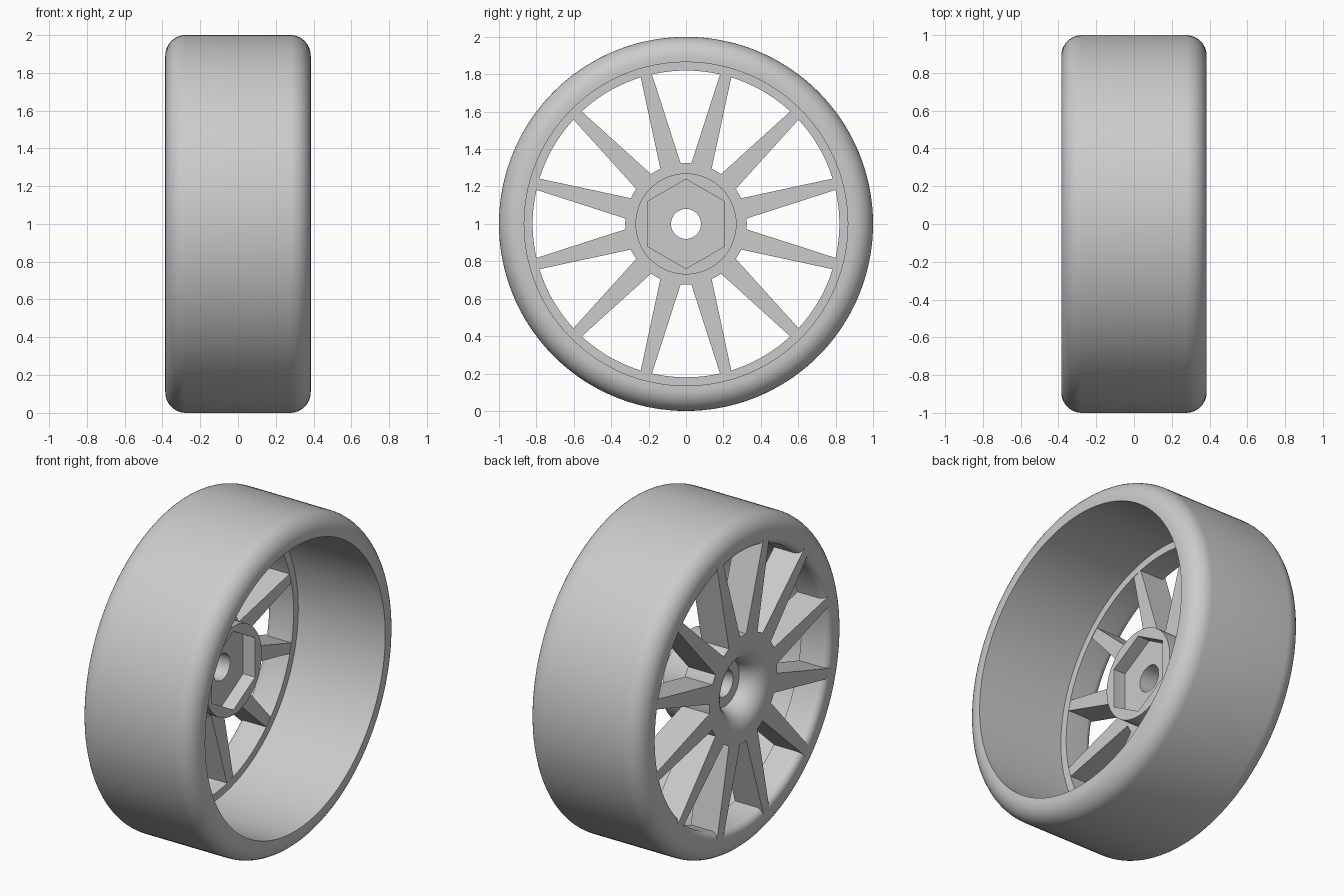
import bpy
import bmesh
from math import sin, cos, pi, radians

if "Cube" in bpy.data.objects:
    bpy.data.objects.remove(bpy.data.objects["Cube"], do_unlink=True)

grey = bpy.data.materials.new("light_grey")
grey.use_nodes = True
grey.diffuse_color = (0.6, 0.6, 0.6, 1)
grey.node_tree.nodes["Principled BSDF"].inputs["Base Color"].default_value = (0.6, 0.6, 0.6, 1)

HALF = 0.385       # half width of the wheel
BACK = -0.2        # inner plane of the spokes
BORE = 0.865       # inside radius of the barrel
LIP = 0.82         # inside radius of the spoke ring
SEGMENTS = 144


def finish(name, bm):
    """Turn a bmesh into a shaded object raised to the axle height."""
    bmesh.ops.recalc_face_normals(bm, faces=bm.faces)
    mesh = bpy.data.meshes.new(name)
    bm.to_mesh(mesh)
    bm.free()
    mesh.materials.append(grey)
    obj = bpy.data.objects.new(name, mesh)
    bpy.context.collection.objects.link(obj)
    obj.location.z = 1
    bpy.ops.object.select_all(action="DESELECT")
    obj.select_set(True)
    bpy.context.view_layer.objects.active = obj
    bpy.ops.object.shade_smooth_by_angle(angle=radians(30))
    return obj


def arc(x, r, radius, start, end, steps=10):
    """Rounded corner as (x, r) points; angles in degrees."""
    angles = [radians(start + (end - start) * i / steps) for i in range(steps + 1)]
    return [(x + radius * cos(a), r + radius * sin(a)) for a in angles]


def lathe(name, profile):
    """Spin a closed (x, r) profile about the x axis; a third entry marks a hexagon."""
    bm = bmesh.new()
    rings = []
    for x, r, *hexagon in profile:
        ring = []
        for i in range(SEGMENTS):
            a = 2 * pi * i / SEGMENTS
            sector = (i % (SEGMENTS // 6)) * 2 * pi / SEGMENTS - pi / 6
            rad = r / cos(sector) if hexagon else r
            ring.append(bm.verts.new((x, rad * sin(a), rad * cos(a))))
        rings.append(ring)
    for k, ring in enumerate(rings):
        following = rings[(k + 1) % len(rings)]
        for i in range(SEGMENTS):
            j = (i + 1) % SEGMENTS
            bm.faces.new((ring[i], ring[j], following[j], following[i]))
    return finish(name, bm)


# Tyre and barrel: rounded shoulders, deep bore, narrower spoke ring
shoulder = 0.11
fillet = BORE - LIP
lathe("tyre_and_rim",
      arc(HALF - shoulder, 1 - shoulder, shoulder, 0, 90)
      + arc(shoulder - HALF, 1 - shoulder, shoulder, 90, 180)
      + arc(fillet - HALF, BORE, fillet, 180, 270)
      + [(BACK, LIP), (BACK, BORE), (HALF, BORE)])

# Hub: flared front, axle hole, hexagonal socket in the rear boss
flare = 0.125
lathe("hub",
      [(-HALF, 0.325)]
      + arc(flare - HALF, 0.265, flare, 180, 270)
      + [(flare - HALF, 0.08), (-0.11, 0.08),
         (-0.11, 0.207, "hex"), (-0.03, 0.207, "hex"),
         (-0.03, 0.27), (BACK, 0.27), (BACK, 0.325)])

# Twelve tapering spokes
bm = bmesh.new()
root, tip = (0.3, 0.057), (0.862, 0.029)
for n in range(12):
    a = radians(15 + 30 * n)
    outline = [(root[0], -root[1]), (root[0], root[1]), (tip[0], tip[1]), (tip[0], -tip[1])]
    verts = [bm.verts.new((-HALF, r * sin(a) + w * cos(a), r * cos(a) - w * sin(a)))
             for r, w in outline]
    face = bm.faces.new(verts)
    grown = bmesh.ops.extrude_face_region(bm, geom=[face], use_keep_orig=True)
    moved = [v for v in grown["geom"] if isinstance(v, bmesh.types.BMVert)]
    bmesh.ops.translate(bm, verts=moved, vec=(HALF + BACK - 0.002, 0, 0))
finish("spokes", bm)
